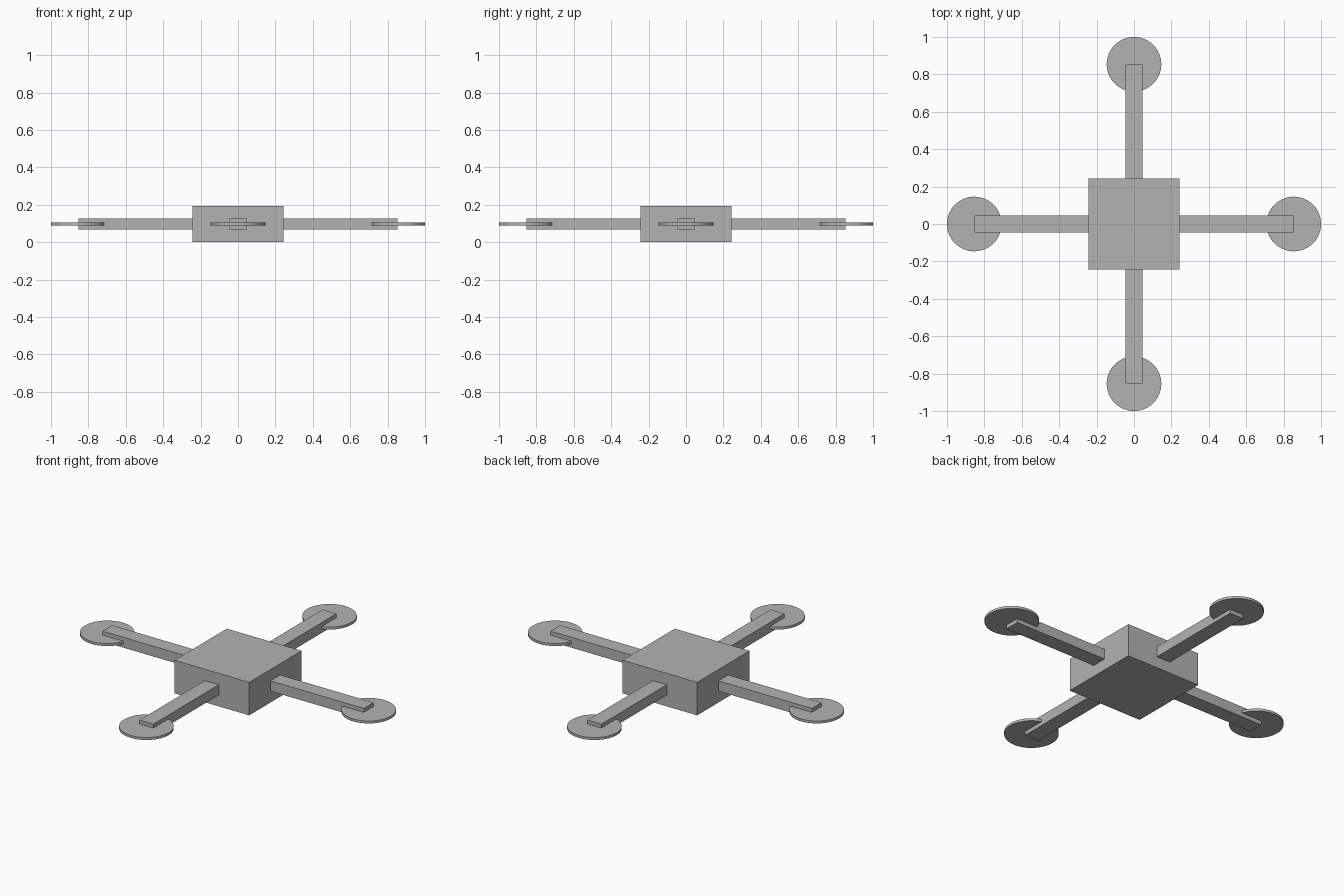
import bpy
from math import cos, sin, pi

if "Cube" in bpy.data.objects:
    bpy.data.objects.remove(bpy.data.objects["Cube"], do_unlink=True)

BODY, HEIGHT = 0.488, 0.195
REACH, RADIUS = 0.854, 0.146
MID = HEIGHT / 2

grey = bpy.data.materials.new("light_grey")
grey.use_nodes = True
colour = (0.45, 0.45, 0.45, 1)
grey.diffuse_color = colour
grey.node_tree.nodes["Principled BSDF"].inputs["Base Color"].default_value = colour


def finish(name):
    obj = bpy.context.object
    obj.name = name
    obj.data.materials.append(grey)
    return obj


def box(name, size, location, turn=0):
    bpy.ops.mesh.primitive_cube_add(size=1, location=location, rotation=(0, 0, turn))
    obj = finish(name)
    obj.scale = size
    return obj


# Central body
box("body", (BODY, BODY, HEIGHT), (0, 0, MID))

# Four arms, each with a flat rotor disc at its tip
for i, side in enumerate(("left", "back", "right", "front")):
    turn = i * pi / 2
    dx, dy = cos(turn), sin(turn)
    start = BODY / 2 - 0.002
    centre = (start + REACH) / 2
    box(side + "_arm", (REACH - start, 0.091, 0.061), (dx * centre, dy * centre, MID), turn)

    bpy.ops.mesh.primitive_cylinder_add(vertices=64, radius=RADIUS, depth=0.0146,
                                        location=(dx * REACH, dy * REACH, MID))
    finish(side + "_rotor")
    bpy.ops.object.shade_smooth_by_angle()
